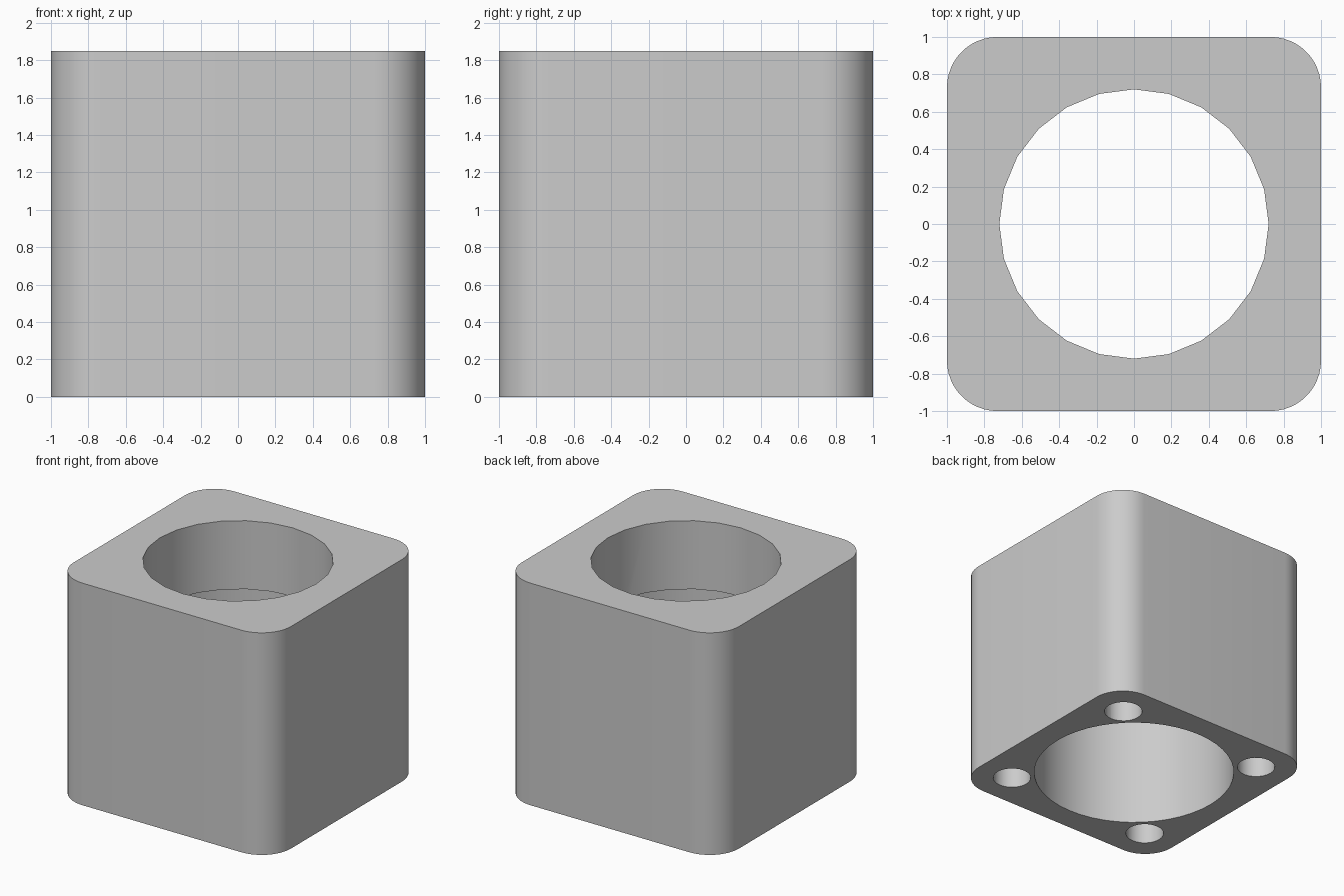
import bpy
import bmesh
from mathutils import Matrix

HEIGHT = 1.85
CORNER = 0.27      # radius of the upright corners
LEDGE = 1.28       # height where the bore narrows
HOLE_DEPTH = 1.0
HOLE_OFFSET = 0.69

cube = bpy.data.objects.get("Cube")
if cube:
    bpy.data.objects.remove(cube, do_unlink=True)

grey = bpy.data.materials.new("light_grey")
grey.use_nodes = True
colour = (0.6, 0.6, 0.6, 1)
grey.diffuse_color = colour
shader = next(n for n in grey.node_tree.nodes if n.type == 'BSDF_PRINCIPLED')
shader.inputs["Base Color"].default_value = colour


def make_object(name, bm):
    mesh = bpy.data.meshes.new(name)
    bm.to_mesh(mesh)
    bm.free()
    mesh.materials.append(grey)
    obj = bpy.data.objects.new(name, mesh)
    bpy.context.collection.objects.link(obj)
    return obj


def drill(target, radius, bottom, top, sides, x=0, y=0):
    """Cut an upright round hole and discard its cutter."""
    bm = bmesh.new()
    bmesh.ops.create_cone(bm, cap_ends=True, segments=sides,
                          radius1=radius, radius2=radius, depth=top - bottom,
                          matrix=Matrix.Translation((x, y, (top + bottom) / 2)))
    cutter = make_object("hole_cutter", bm)
    cutter.hide_render = True
    mod = target.modifiers.new("hole", 'BOOLEAN')
    mod.operation = 'DIFFERENCE'
    mod.solver = 'EXACT'
    mod.object = cutter
    bpy.context.view_layer.objects.active = target
    bpy.ops.object.modifier_apply(modifier=mod.name)
    bpy.data.objects.remove(cutter, do_unlink=True)


# Block with rounded upright corners
bm = bmesh.new()
bmesh.ops.create_cube(bm, size=2)
bmesh.ops.scale(bm, vec=(1, 1, HEIGHT / 2), verts=bm.verts)
bmesh.ops.translate(bm, vec=(0, 0, HEIGHT / 2), verts=bm.verts)
upright = [e for e in bm.edges if abs(e.verts[0].co.z - e.verts[1].co.z) > 1]
bmesh.ops.bevel(bm, geom=upright, offset=CORNER, segments=12,
                profile=0.5, affect='EDGES')
block = make_object("bored_block", bm)

# Stepped bore: wide from below, narrower at the top
drill(block, 0.795, -0.2, LEDGE, 48)
drill(block, 0.72, LEDGE - 0.2, HEIGHT + 0.2, 24)

# Blind screw holes in the underside corners
for sx in (-1, 1):
    for sy in (-1, 1):
        drill(block, 0.15, -0.2, HOLE_DEPTH, 24, sx * HOLE_OFFSET, sy * HOLE_OFFSET)

# Smooth round walls, crisp rims
bpy.ops.object.select_all(action='DESELECT')
block.select_set(True)
bpy.context.view_layer.objects.active = block
bpy.ops.object.shade_smooth_by_angle()
